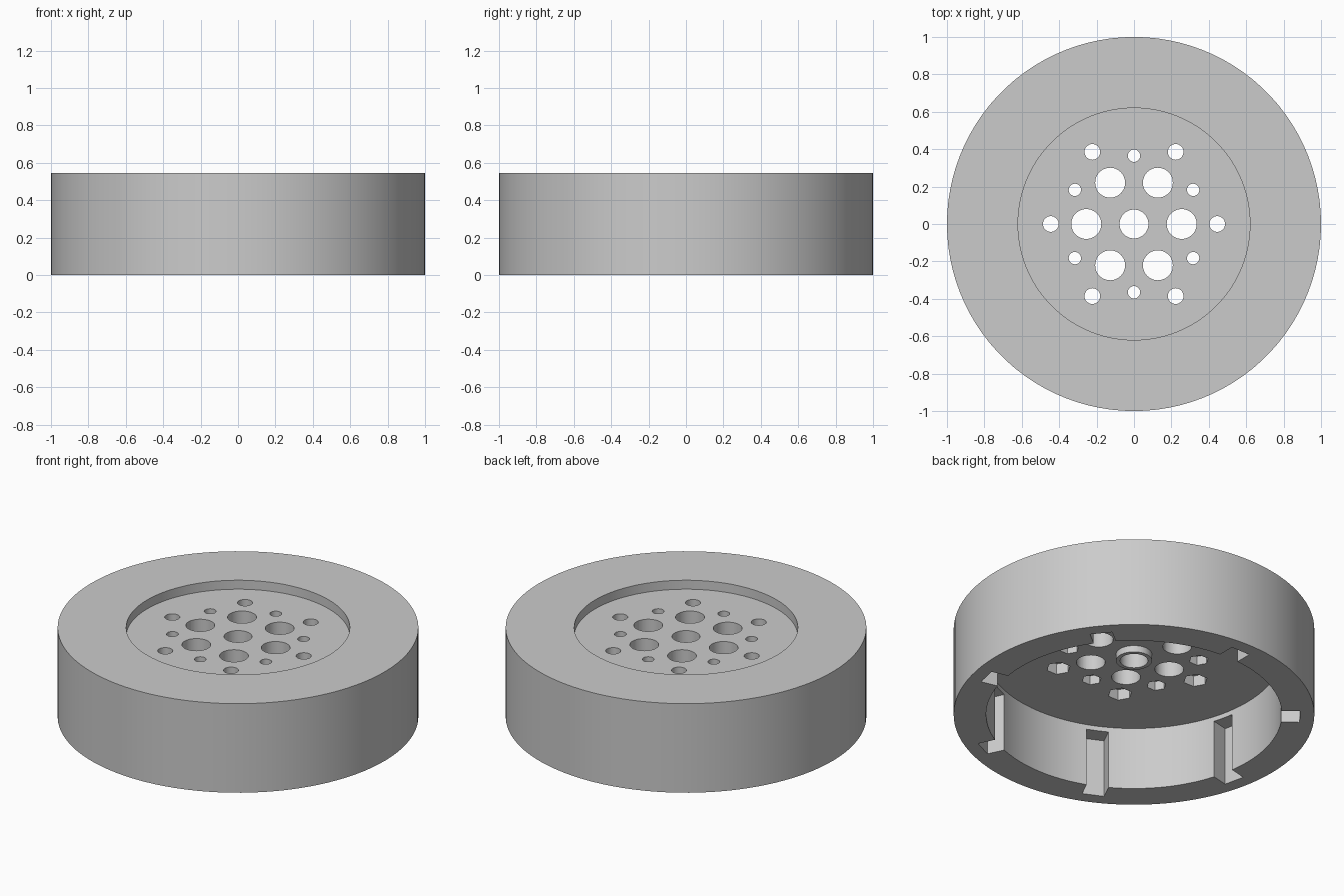
import bpy
import bmesh
from math import pi, cos, sin, tau, radians
from mathutils import Matrix

cube = bpy.data.objects.get("Cube")
if cube:
    bpy.data.objects.remove(cube)

HEIGHT, FLOOR, CEILING = 0.545, 0.49, 0.384   # rim top, recess floor, cavity ceiling

grey = bpy.data.materials.new("plain grey")
grey.use_nodes = True
colour = (0.6, 0.6, 0.6, 1)
grey.diffuse_color = colour
grey.node_tree.nodes["Principled BSDF"].inputs["Base Color"].default_value = colour


def make_object(name, bm):
    bmesh.ops.recalc_face_normals(bm, faces=bm.faces)
    mesh = bpy.data.meshes.new(name)
    bm.to_mesh(mesh)
    bm.free()
    mesh.materials.append(grey)
    obj = bpy.data.objects.new(name, mesh)
    bpy.context.collection.objects.link(obj)
    return obj


def lathe(name, profile, steps):
    """Spin a closed (radius, z) profile around the z axis."""
    bm = bmesh.new()
    rings = [[bm.verts.new((r * cos(tau * i / steps), r * sin(tau * i / steps), z))
              for r, z in profile] for i in range(steps)]
    n = len(profile)
    for i in range(steps):
        a, b = rings[i], rings[(i + 1) % steps]
        for j in range(n):
            k = (j + 1) % n
            bm.faces.new((a[j], b[j], b[k], a[k]))
    return make_object(name, bm)


def add_prism(bm, x, y, radius, z0, z1, sides):
    bmesh.ops.create_cone(bm, cap_ends=True, segments=sides, radius1=radius, radius2=radius,
                          depth=z1 - z0, matrix=Matrix.Translation((x, y, (z0 + z1) / 2)) @ Matrix.Rotation(pi / 2, 4, 'Z'))


def add_ring(bm, distance, start, radius, z0, z1, sides):
    """Six prisms spaced evenly around the centre."""
    for i in range(6):
        a = radians(start + 60 * i)
        add_prism(bm, distance * cos(a), distance * sin(a), radius, z0, z1, sides)


def cut(target, bm):
    cutter = make_object("cutter", bm)
    cutter.hide_render = True
    mod = target.modifiers.new("cut", 'BOOLEAN')
    mod.operation = 'DIFFERENCE'
    mod.solver = 'EXACT'
    mod.object = cutter
    bpy.context.view_layer.objects.active = target
    bpy.ops.object.modifier_apply(modifier=mod.name)
    bpy.data.objects.remove(cutter)


# Body: thick rim, recessed top plate, open underside, small central collar
body = lathe("round_housing", [
    (0.077, 0.344), (0.1, 0.344), (0.1, CEILING), (0.82, CEILING), (0.82, 0), (1, 0),
    (1, HEIGHT), (0.62, HEIGHT), (0.62, FLOOR), (0.077, FLOOR)], 100)

# Through holes in the plate
holes = bmesh.new()
add_ring(holes, 0.255, 0, 0.08, 0.3, 0.6, 48)
add_ring(holes, 0.445, 0, 0.042, 0.3, 0.6, 32)
add_ring(holes, 0.365, 30, 0.033, 0.3, 0.6, 32)
cut(body, holes)

# Hexagonal nut pockets on the underside
pockets = bmesh.new()
add_ring(pockets, 0.445, 0, 0.068, 0.3, 0.45, 6)
add_ring(pockets, 0.365, 30, 0.055, 0.3, 0.44, 6)
# hexagon corners point along x
bmesh.ops.recalc_face_normals(pockets, faces=pockets.faces)
for start in range(0, len(pockets.verts), 12):
    pockets.verts.ensure_lookup_table()
    group = pockets.verts[start:start + 12]
    centre = sum((v.co for v in group), group[0].co * 0) / 12
    corner = group[0].co - centre
    bmesh.ops.rotate(pockets, verts=group, cent=centre,
                     matrix=Matrix.Rotation(-math_angle, 3, 'Z')
                     if (math_angle := corner.xy.angle_signed((1, 0)) * -1) else Matrix.Identity(3))
cut(body, pockets)

# Seven vertical slots in the cavity wall
slots = bmesh.new()
for i in range(7):
    turn = Matrix.Rotation(pi / 2 + tau * i / 7, 4, 'Z')
    bmesh.ops.create_cube(slots, size=1, matrix=turn @ Matrix.Translation((0.85, 0, 0.1275))
                          @ Matrix.Diagonal((0.14, 0.125, 0.455, 1)))
cut(body, slots)

# Smooth curved walls, crisp edges
bpy.ops.object.select_all(action='DESELECT')
body.select_set(True)
bpy.context.view_layer.objects.active = body
bpy.ops.object.shade_smooth_by_angle(angle=radians(30))
